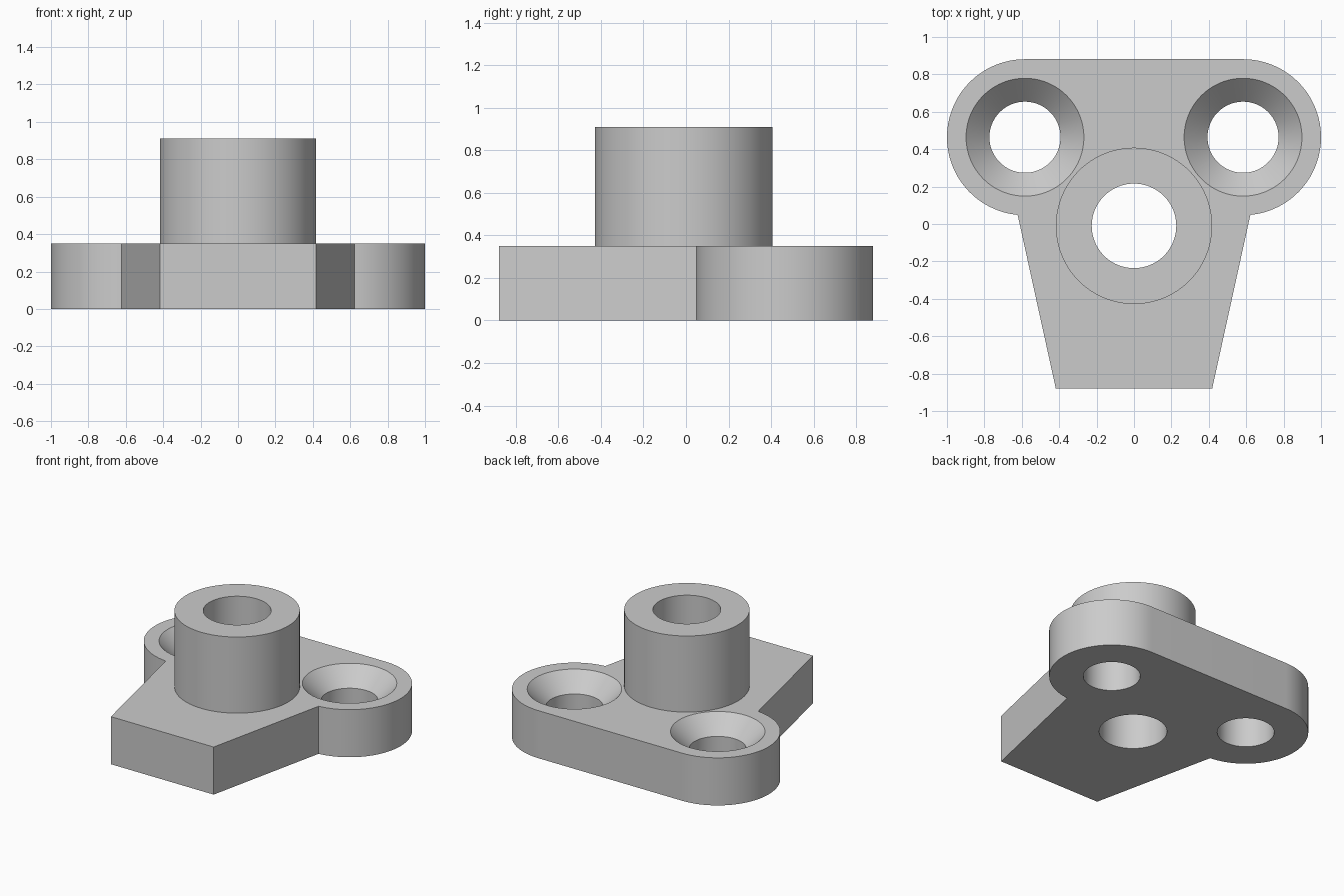
import bpy, bmesh, math

PLATE_H, TOP = 0.35, 0.91
EAR_X, EAR_Y, EAR_R = 0.583, 0.464, 0.417
HOLE_R, SINK_R = 0.19, 0.315
BOSS_Y, BOSS_R, BORE_R = -0.01, 0.418, 0.226
FRONT_X, FRONT_Y, NECK_X = 0.418, -0.88, 0.622
SEGS = 96

cube = bpy.data.objects.get("Cube")
if cube:
    bpy.data.objects.remove(cube, do_unlink=True)

metal = bpy.data.materials.new("grey metal")
metal.use_nodes = True
grey = (0.6, 0.6, 0.6, 1)
metal.diffuse_color = grey
metal.node_tree.nodes["Principled BSDF"].inputs["Base Color"].default_value = grey


def add_object(name, bm):
    bmesh.ops.recalc_face_normals(bm, faces=bm.faces)
    mesh = bpy.data.meshes.new(name)
    bm.to_mesh(mesh)
    bm.free()
    mesh.materials.append(metal)
    obj = bpy.data.objects.new(name, mesh)
    bpy.context.collection.objects.link(obj)
    return obj


def turned(name, x, y, rings):
    """Solid of revolution from (radius, height) rings."""
    bm = bmesh.new()
    loops = []
    for r, z in rings:
        loops.append([bm.verts.new((x + r * math.cos(a), y + r * math.sin(a), z))
                      for a in (2 * math.pi * i / SEGS for i in range(SEGS))])
    for low, high in zip(loops, loops[1:]):
        for i in range(SEGS):
            j = (i + 1) % SEGS
            bm.faces.new((low[i], low[j], high[j], high[i]))
    bm.faces.new(loops[0])
    bm.faces.new(loops[-1])
    return add_object(name, bm)


def combine(target, other, operation):
    mod = target.modifiers.new(operation.lower(), 'BOOLEAN')
    mod.operation, mod.solver, mod.object = operation, 'EXACT', other
    bpy.context.view_layer.objects.active = target
    bpy.ops.object.modifier_apply(modifier=mod.name)
    bpy.data.objects.remove(other, do_unlink=True)


# Base plate: tapered front tongue and two rounded ears
start = -math.acos((NECK_X - EAR_X) / EAR_R)
half = [(FRONT_X, FRONT_Y)]
for i in range(49):
    a = start + (math.pi / 2 - start) * i / 48
    half.append((EAR_X + EAR_R * math.cos(a), EAR_Y + EAR_R * math.sin(a)))
outline = half + [(-x, y) for x, y in reversed(half)]
bm = bmesh.new()
base = bm.faces.new([bm.verts.new((x, y, 0)) for x, y in outline])
raised = bmesh.ops.extrude_face_region(bm, geom=[base])["geom"]
bmesh.ops.translate(bm, vec=(0, 0, PLATE_H),
                    verts=[v for v in raised if isinstance(v, bmesh.types.BMVert)])
bracket = add_object("mounting_bracket", bm)

# Central boss with through bore
combine(bracket, turned("boss", 0, BOSS_Y, [(BOSS_R, 0.1), (BOSS_R, TOP)]), 'UNION')
combine(bracket, turned("bore", 0, BOSS_Y, [(BORE_R, -0.1), (BORE_R, TOP + 0.1)]), 'DIFFERENCE')

# Countersunk screw holes
for side in (-1, 1):
    rings = [(HOLE_R, -0.1), (HOLE_R, PLATE_H - (SINK_R - HOLE_R)),
             (SINK_R, PLATE_H), (SINK_R, PLATE_H + 0.1)]
    combine(bracket, turned("screw_hole", side * EAR_X, EAR_Y, rings), 'DIFFERENCE')

bpy.ops.object.select_all(action='DESELECT')
bracket.select_set(True)
bpy.context.view_layer.objects.active = bracket
bpy.ops.object.shade_smooth_by_angle(angle=math.radians(20))
